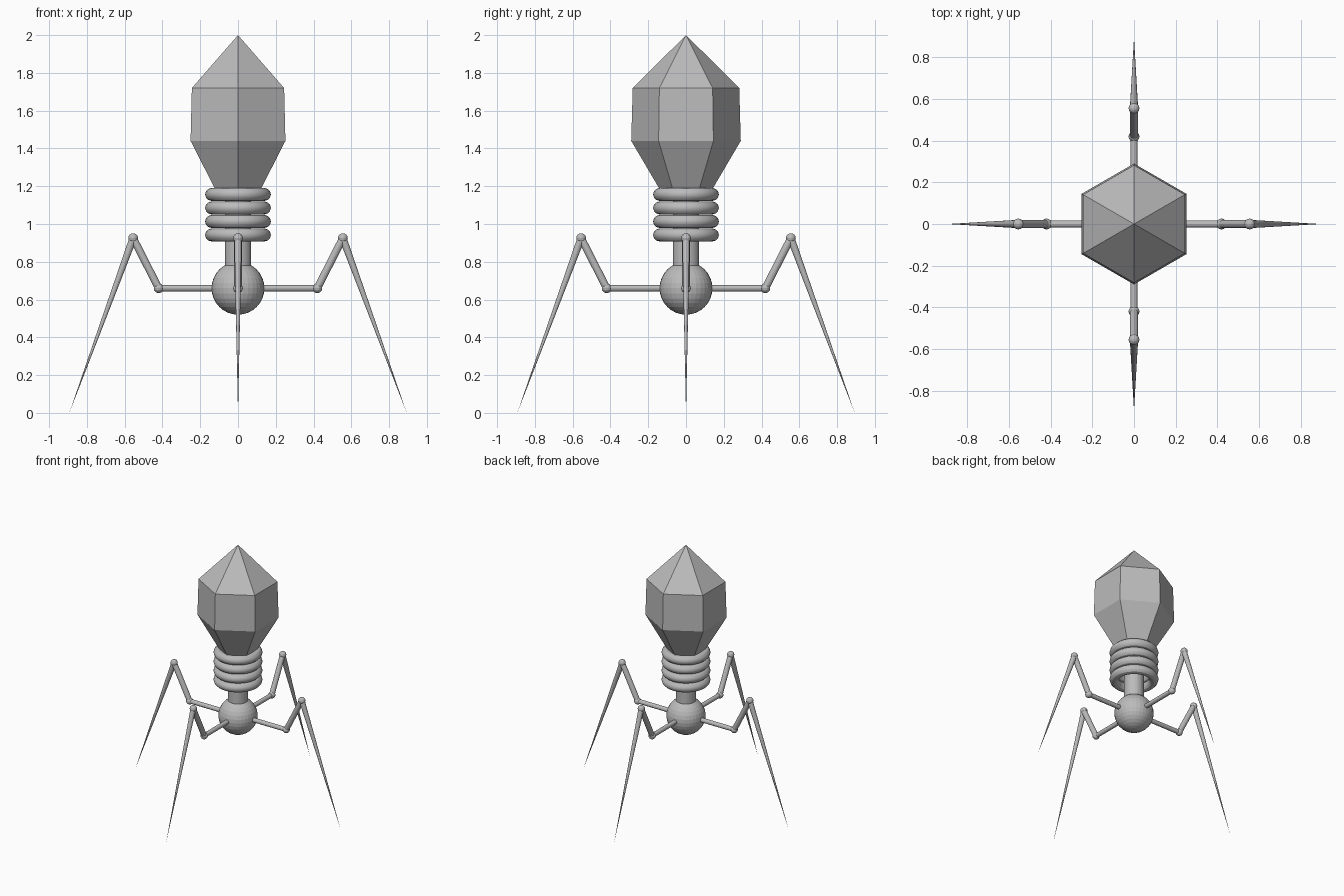
import bpy
import math
from mathutils import Vector

cube = bpy.data.objects.get("Cube")
if cube:
    bpy.data.objects.remove(cube, do_unlink=True)

# One plain grey for the whole body
grey = bpy.data.materials.new("plain_grey")
grey.use_nodes = True
colour = (0.5, 0.5, 0.5, 1)
grey.diffuse_color = colour
grey.node_tree.nodes["Principled BSDF"].inputs["Base Color"].default_value = colour


def finish(name):
    obj = bpy.context.object
    obj.name = name
    obj.data.materials.append(grey)
    return obj


def ball(name, centre, radius, segments=16, rings=8):
    bpy.ops.mesh.primitive_uv_sphere_add(
        segments=segments, ring_count=rings, radius=radius, location=centre)
    return finish(name)


def rod(name, start, end, r1, r2, sides=16):
    start, end = Vector(start), Vector(end)
    axis = end - start
    bpy.ops.mesh.primitive_cone_add(
        vertices=sides, radius1=r1, radius2=r2, depth=axis.length,
        location=(start + end) / 2,
        rotation=axis.to_track_quat('Z', 'Y').to_euler())
    return finish(name)


# Faceted six-sided head: hexagon rings closed by an apex and a flat base
profile = [(0.14, 1.185), (0.29, 1.44), (0.282, 1.72)]
verts = [(r * math.sin(i * math.pi / 3), r * math.cos(i * math.pi / 3), z)
         for r, z in profile for i in range(6)]
apex = len(verts)
verts.append((0, 0, 2))
faces = [tuple(range(6))]
for i in range(6):
    j = (i + 1) % 6
    for k in (0, 6):
        faces.append((k + j, k + i, k + 6 + i, k + 6 + j))
    faces.append((12 + j, 12 + i, apex))
mesh = bpy.data.meshes.new("head")
mesh.from_pydata(verts, [], faces)
mesh.materials.append(grey)
bpy.context.collection.objects.link(bpy.data.objects.new("head", mesh))

# Stack of collar rings around the neck tube
for i in range(4):
    bpy.ops.mesh.primitive_torus_add(
        major_segments=48, minor_segments=12, major_radius=0.14,
        minor_radius=0.034, location=(0, 0, 0.942 + i * 0.0715))
    finish(f"collar_ring_{i + 1}")
    bpy.ops.object.shade_smooth_by_angle()
rod("neck_tube", (0, 0, 0.66), (0, 0, 1.19), 0.07, 0.07, 32)

# Round lower body
ball("body_ball", (0, 0, 0.66), 0.14, 32, 16)

# Four jointed legs, one along each axis
for n, side in enumerate(("left", "back", "right", "front")):
    a = n * math.pi / 2

    def at(r, z):
        return (r * math.cos(a), r * math.sin(a), z)

    hip, elbow, knee, foot = at(0, 0.66), at(0.42, 0.66), at(0.555, 0.925), at(0.893, 0)
    rod(side + "_upper_leg", hip, elbow, 0.017, 0.017)
    rod(side + "_middle_leg", elbow, knee, 0.02, 0.02)
    rod(side + "_lower_leg", knee, foot, 0.02, 0)
    ball(side + "_elbow_joint", elbow, 0.026)
    ball(side + "_knee_joint", knee, 0.026)
